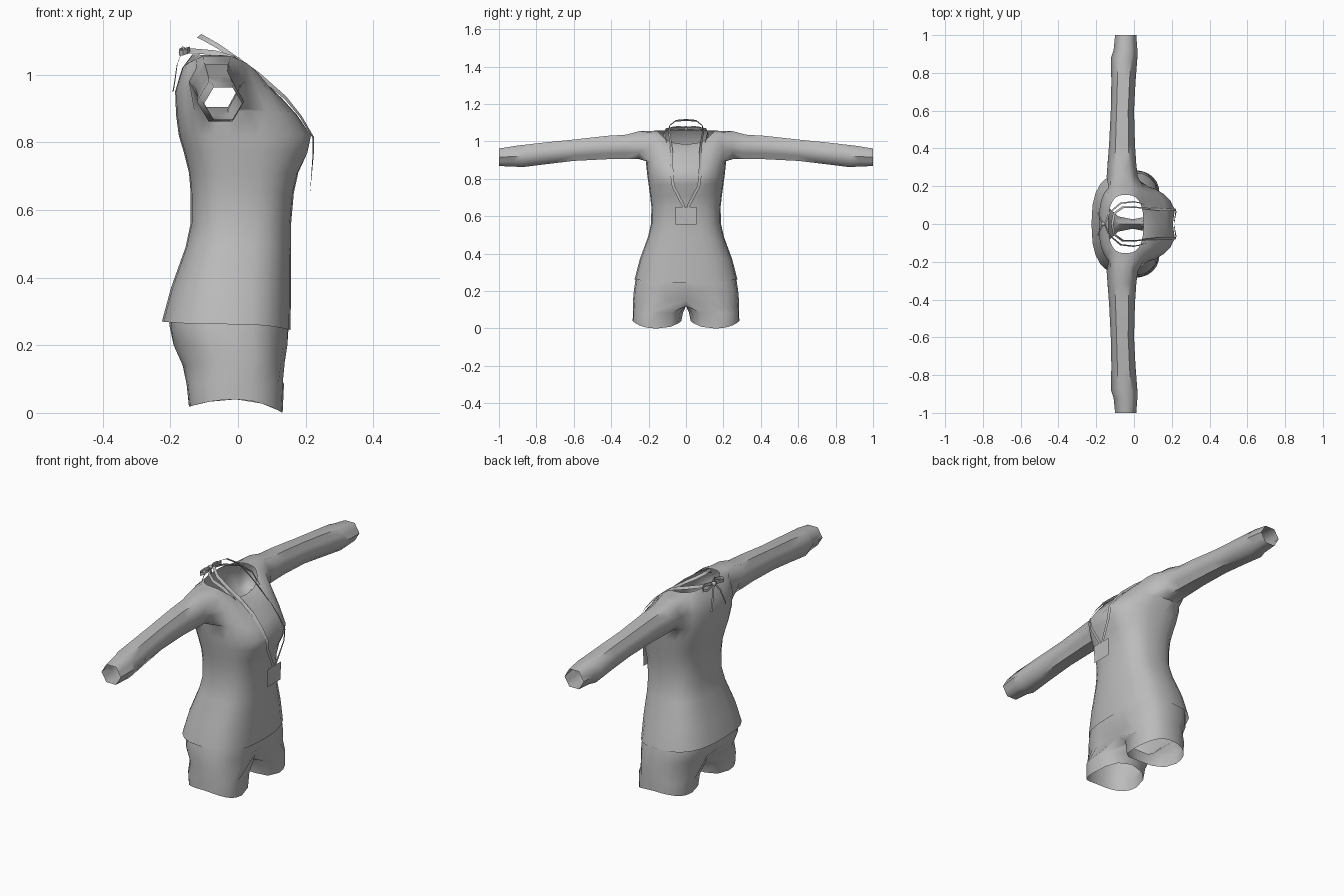
import bpy, bmesh, math
from mathutils import Vector

if "Cube" in bpy.data.objects:
    bpy.data.objects.remove(bpy.data.objects["Cube"])

grey = bpy.data.materials.new("plain_grey")
grey.diffuse_color = (0.5, 0.5, 0.5, 1)
grey.use_nodes = True
grey.node_tree.nodes["Principled BSDF"].inputs["Base Color"].default_value = grey.diffuse_color
N = 24


def finish(name, bm):
    bmesh.ops.recalc_face_normals(bm, faces=bm.faces)
    me = bpy.data.meshes.new(name)
    bm.to_mesh(me)
    bm.free()
    me.materials.append(grey)
    ob = bpy.data.objects.new(name, me)
    bpy.context.collection.objects.link(ob)
    bpy.ops.object.select_all(action='DESELECT')
    ob.select_set(True)
    bpy.context.view_layer.objects.active = ob
    bpy.ops.object.shade_smooth_by_angle(angle=math.radians(60))
    return ob


def spow(v, p):
    return math.copysign(abs(v) ** p, v)


def ring(zb, zs, zf, xb, xf, cx, hw, p=0.75):
    """Body cross-section with its own front, side and back heights."""
    pts = []
    for i in range(N):
        c, s = math.cos(2 * math.pi * i / N), math.sin(2 * math.pi * i / N)
        a, ze = (xf - cx, zf) if c > 0 else (cx - xb, zb)
        pts.append(Vector((cx + a * spow(c, p), hw * spow(s, p), zs + (ze - zs) * c * c)))
    return pts


def add(bm, pts):
    return [bm.verts.new(p) for p in pts]


def bridge(bm, a, b, skip=()):
    n = len(a)
    for i in range(n):
        if i not in skip:
            j = (i + 1) % n
            bm.faces.new((a[i], a[j], b[j], b[i]))


# Shirt: torso rings from hem to neckline, with armholes left open
bm = bmesh.new()
torso = [
    (.27, .262, .245, -.225, .155, -.02, .275),
    (.37, .37, .37, -.198, .157, -.02, .247),
    (.49, .49, .49, -.155, .157, -.01, .203),
    (.56, .56, .56, -.14, .157, 0, .187),
    (.65, .65, .65, -.14, .165, 0, .185),
    (.71, .71, .71, -.145, .178, 0, .192),
    (.77, .77, .77, -.16, .197, -.01, .20),
    (.82, .82, .82, -.175, .205, -.02, .207),
    (.88, .895, .88, -.183, .175, -.05, .215),
    (.95, .98, .93, -.186, .13, -.06, .215),
    (1.02, 1.055, .97, -.165, .085, -.06, .205),
    (1.06, 1.058, .985, -.135, .05, -.045, .155),
]
rows = []
for r in torso:
    pts = ring(*r)
    for q in pts:
        if q.x > 0.05:  # bust
            q.x += .02 * math.exp(-((abs(q.y) - .09) / .05) ** 2 - ((q.z - .8) / .06) ** 2)
    rows.append(add(bm, pts))
R0 = 8
holes = {4, 5, 6, 7, 16, 17, 18, 19}
for k in range(len(rows) - 1):
    bridge(bm, rows[k], rows[k + 1], holes if k in (R0, R0 + 1) else ())

# Sleeves: six-sided tubes bridged to the armholes (y, xmin, xmax, zmin, zmax)
sleeve = [
    (.25, -.145, .02, .905, 1.055), (.32, -.14, .012, .905, 1.036),
    (.42, -.132, .005, .905, 1.03), (.60, -.123, .0, .896, 1.01),
    (.75, -.12, .008, .878, .995), (.88, -.122, .018, .862, .98),
    (.92, -.108, .018, .866, .975), (1.0, -.10, .012, .868, .962),
]
for s in (1, -1):
    col = (lambda c: c) if s > 0 else (lambda c: N - c)
    prev = ([rows[R0][col(c)] for c in range(4, 9)] + [rows[R0 + 1][col(8)]]
            + [rows[R0 + 2][col(c)] for c in range(8, 3, -1)] + [rows[R0 + 1][col(4)]])
    for y, x0, x1, z0, z1 in sleeve:
        loop = []
        for k in range(12):
            t = math.radians(-90 - 30 * (k - 2))
            f = 1 if k % 2 else math.cos(math.pi / 6)
            loop.append(((x0 + x1) / 2 + (x1 - x0) / 2 * f * math.cos(t), s * y,
                         (z0 + z1) / 2 + (z1 - z0) / 2 * f * math.sin(t) / .866))
        cur = add(bm, loop)
        bridge(bm, prev, cur)
        prev = cur
finish("shirt", bm)

# Shorts: hip rings that split at the crotch into two open legs
bm = bmesh.new()
hips = [
    (.32, .32, .32, -.195, .145, -.02, .255),
    (.26, .26, .26, -.203, .150, -.02, .27),
    (.20, .20, .20, -.195, .150, -.01, .279),
    (.14, .15, .15, -.168, .142, 0, .283),
]
rows = []
for k, r in enumerate(hips):
    pts = ring(*r)
    if k >= 2:  # centre crease
        d = .012 if k == 2 else .04
        pts[0].x -= d
        pts[12].x += d
    rows.append(add(bm, pts))
for a, b in zip(rows, rows[1:]):
    bridge(bm, a, b)
low = rows[-1]
xb, xf = low[12].co.x, low[0].co.x
crotch = add(bm, [(xb + (xf - xb) * j / 6, 0, .12) for j in range(1, 6)])
angles = [math.radians(15 * i) for i in range(13)] + [math.radians(180 + 30 * j) for j in range(1, 6)]
for s in (1, -1):
    prev = [low[(s * i) % N] for i in range(13)] + crotch
    for base, cy, hy, x0, x1, drop in ((.085, .15, .134, -.152, .136, 0), (.04, .155, .13, -.145, .132, 1)):
        loop = []
        for t in angles:
            c, sn = spow(math.cos(t), .85), spow(math.sin(t), .85)
            z = base - drop * (.04 if c > 0 else .022) * c * c
            loop.append(((x0 + x1) / 2 + (x1 - x0) / 2 * c, s * (cy + hy * sn), z))
        cur = add(bm, loop)
        bridge(bm, prev, cur)
        prev = cur
finish("shorts", bm)


def ribbon(name, path, width, across=None):
    """Flat strip along a path, lying against the body."""
    bm = bmesh.new()
    path = [Vector(p) for p in path]
    pairs = []
    for i, p in enumerate(path):
        tan = path[min(i + 1, len(path) - 1)] - path[max(i - 1, 0)]
        out = p - Vector((-.03, 0, min(p.z, 1.0)))
        w = Vector(across) if across else tan.cross(out).normalized()
        pairs.append(add(bm, (p - w * width / 2, p + w * width / 2)))
    for a, b in zip(pairs, pairs[1:]):
        bm.faces.new((a[0], a[1], b[1], b[0]))
    return finish(name, bm)


for s, side in ((1, "left"), (-1, "right")):
    # Lanyard strap from the nape, over the chest, to the card
    ribbon("lanyard_strap_" + side, [
        (-.115, 0, 1.115), (-.105, s * .055, 1.11), (-.06, s * .088, 1.085), (0, s * .09, 1.043),
        (.06, s * .082, 1.0), (.14, s * .076, .932), (.185, s * .076, .877), (.222, s * .075, .815),
        (.222, s * .068, .76), (.213, s * .01, .65)], .016)
    # Halter tie around the neck, with bow loop and tail behind
    ribbon("halter_tie_" + side, [
        (-.155, 0, 1.07), (-.13, s * .06, 1.07), (-.07, s * .11, 1.065), (0, s * .118, 1.045),
        (.06, s * .105, .985)], .016)
    ribbon("bow_loop_" + side, [
        (-.16, s * .004, 1.07), (-.142, s * .04, 1.075), (-.148, s * .075, 1.07), (-.163, s * .085, 1.065),
        (-.175, s * .07, 1.065), (-.172, s * .035, 1.07), (-.16, s * .004, 1.07)], .016, (0, 0, 1))
    ribbon("bow_tail_" + side, [
        (-.165, s * .005, 1.07), (-.18, s * .03, 1.03), (-.187, s * .05, .98), (-.192, s * .06, .95)], .012)

# Bow knot
bm = bmesh.new()
bmesh.ops.create_icosphere(bm, subdivisions=1, radius=.014)
bmesh.ops.translate(bm, verts=bm.verts, vec=(-.163, 0, 1.07))
finish("bow_knot", bm)

# Hanging card
ribbon("card", [(.213, 0, .65), (.211, 0, .555)], .11, (0, 1, 0))
